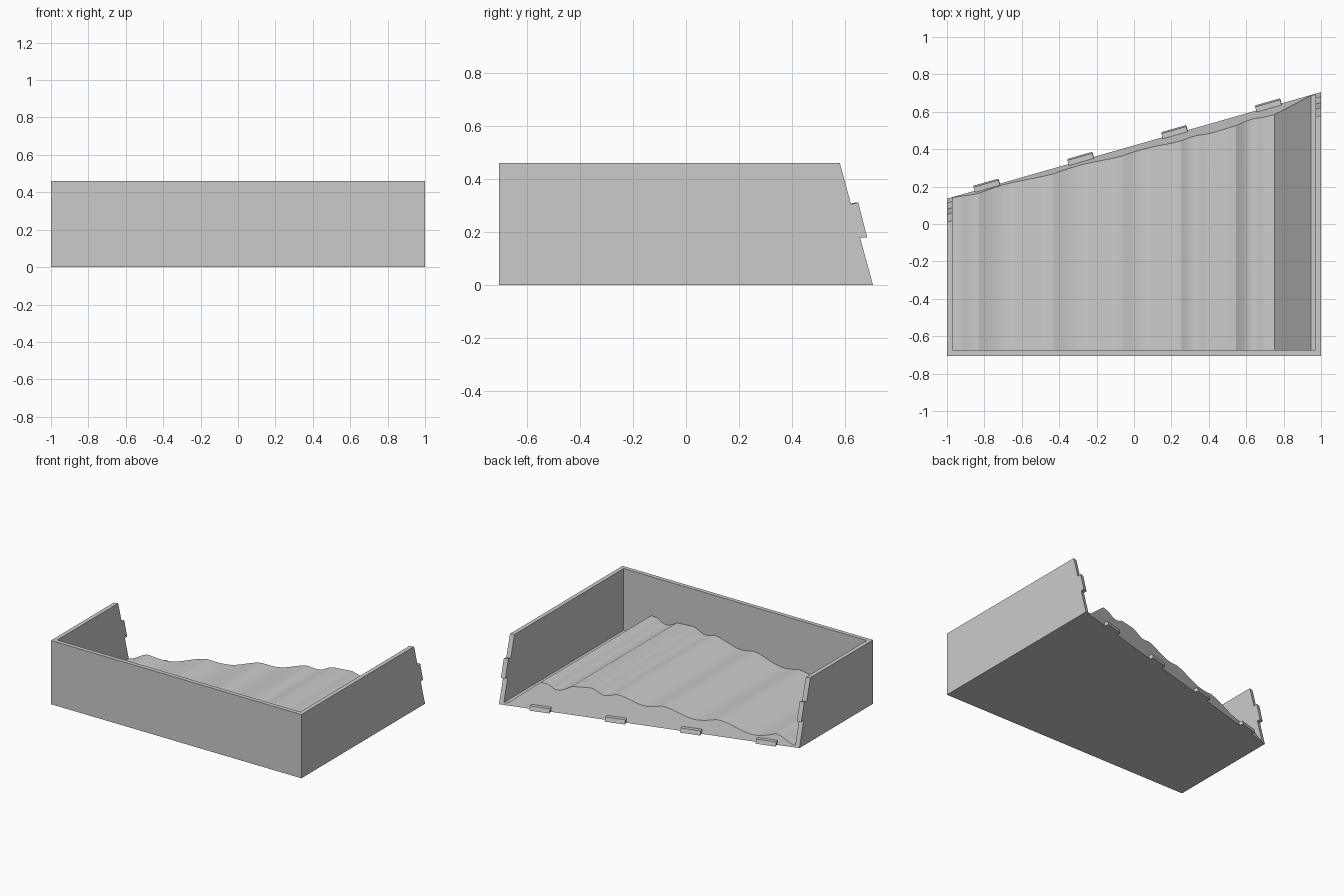
import bpy
import bmesh
import math

if "Cube" in bpy.data.objects:
    bpy.data.objects.remove(bpy.data.objects["Cube"], do_unlink=True)

FRONT = -0.705
WALL = 0.03
HEIGHT = 0.46
INNER = 1 - WALL

grey = bpy.data.materials.new("plain_grey")
grey.use_nodes = True
grey.diffuse_color = (0.6, 0.6, 0.6, 1)
grey.node_tree.nodes["Principled BSDF"].inputs["Base Color"].default_value = (0.6, 0.6, 0.6, 1)


def back(x, z):
    """Depth of the slanted, leaning back plane."""
    return 0.42 + 0.285 * x - 0.272 * z


def loft(name, rings):
    """Solid joining matching rings of points, closed at both ends."""
    bm = bmesh.new()
    rows = [[bm.verts.new(p) for p in ring] for ring in rings]
    count = len(rows[0])
    for a, b in zip(rows, rows[1:]):
        for i in range(count):
            j = (i + 1) % count
            bm.faces.new((a[i], a[j], b[j], b[i]))
    bm.faces.new(rows[0])
    bm.faces.new(rows[-1][::-1])
    bmesh.ops.recalc_face_normals(bm, faces=bm.faces)
    mesh = bpy.data.meshes.new(name)
    bm.to_mesh(mesh)
    bm.free()
    mesh.materials.append(grey)
    obj = bpy.data.objects.new(name, mesh)
    bpy.context.collection.objects.link(obj)
    return obj


# Three-sided wall frame, mitred at the front corners, open at the back
def wall_end(side):
    corners = [(1, 0), (INNER, 0), (INNER, HEIGHT), (1, HEIGHT)]
    return [(side * x, back(side * x, z), z) for x, z in corners]


def wall_corner(side):
    corners = [(0, 0), (WALL, 0), (WALL, HEIGHT), (0, HEIGHT)]
    return [(side * (1 - d), FRONT + d, z) for d, z in corners]


loft("wall_frame", [wall_end(-1), wall_corner(-1), wall_corner(1), wall_end(1)])

# Rippled floor: crests and troughs joined by eased steps
keys = [(-0.97, 0.015), (-0.83, 0.07), (-0.7, 0.042), (-0.43, 0.105),
        (-0.3, 0.085), (-0.06, 0.14), (0.04, 0.125), (0.25, 0.172),
        (0.32, 0.155), (0.42, 0.19), (0.545, 0.182), (0.635, 0.145),
        (0.71, 0.175), (0.75, 0.18), (0.945, 0.015), (INNER, 0.015)]
profile = []
for (x0, z0), (x1, z1) in zip(keys, keys[1:]):
    straight = x0 in (0.42, 0.71, 0.75, 0.945)
    steps = 1 if straight else 8
    for i in range(steps):
        t = i / steps
        ease = math.sin(t * math.pi / 2) if z1 < z0 else t * t * (3 - 2 * t)
        profile.append((x0 + (x1 - x0) * t, z0 + (z1 - z0) * ease))
profile += [keys[-1], (INNER, 0), (-INNER, 0)]

floor = loft("rippled_floor", [[(x, FRONT + WALL, z) for x, z in profile],
                               [(x, back(x, z), z) for x, z in profile]])
bpy.context.view_layer.objects.active = floor
floor.select_set(True)
bpy.ops.object.shade_smooth_by_angle(angle=math.radians(18))

# Joining tabs along the back edge of the floor
for i in range(4):
    left = -0.85 + 0.502 * i
    rings = []
    for x in (left, left + 0.133):
        ring = []
        for z in (0, WALL):
            y = back(x, z)
            ring.append((x, y, z))
        for z in (WALL, 0):
            ring.append((x - 0.008, back(x, z) + 0.027, z))
        rings.append(ring)
    loft(f"floor_tab_{i + 1}", rings)

# Joining tabs on the back edges of the side walls
for side, label in ((1, "left"), (-1, "right")):
    rings = []
    for x in (side * INNER, side * 1.0):
        low, high = 0.18, 0.305
        rings.append([(x, back(x, low), low), (x, back(x, low) + 0.027, low),
                      (x, back(x, high) + 0.027, high + 0.007),
                      (x, back(x, high), high)])
    loft(f"{label}_wall_tab", rings)
